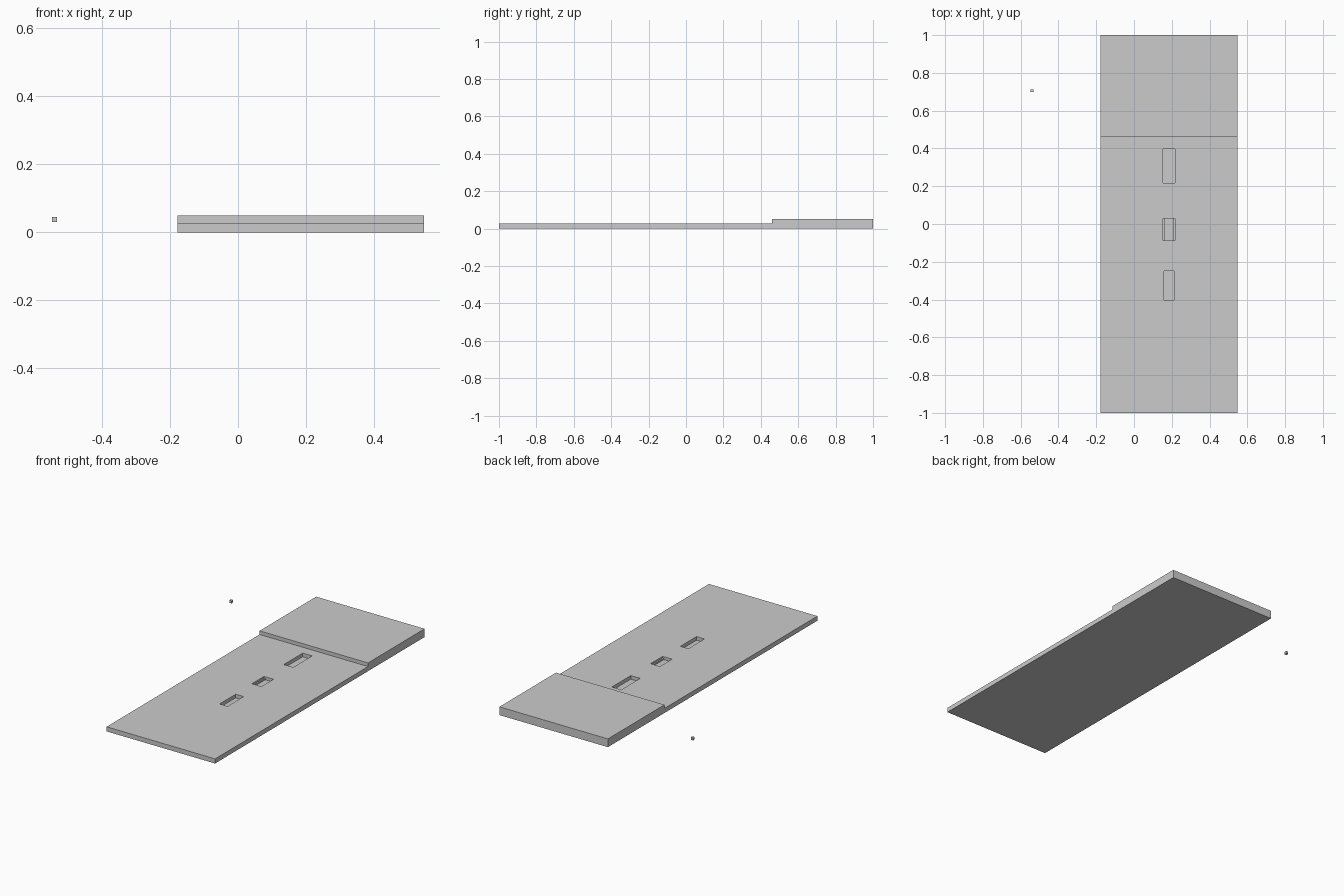
import bpy
import bmesh

if "Cube" in bpy.data.objects:
    bpy.data.objects.remove(bpy.data.objects["Cube"])


def prism(name, profile, x0, x1):
    """Extrude a closed (y, z) profile along x."""
    bm = bmesh.new()
    face = bm.faces.new([bm.verts.new((x0, y, z)) for y, z in profile])
    ext = bmesh.ops.extrude_face_region(bm, geom=[face])
    verts = [g for g in ext["geom"] if isinstance(g, bmesh.types.BMVert)]
    bmesh.ops.translate(bm, verts=verts, vec=(x1 - x0, 0, 0))
    bmesh.ops.recalc_face_normals(bm, faces=bm.faces[:])
    mesh = bpy.data.meshes.new(name)
    bm.to_mesh(mesh)
    bm.free()
    obj = bpy.data.objects.new(name, mesh)
    bpy.context.collection.objects.link(obj)
    return obj


def box(name, x0, x1, y0, y1, z0, z1):
    return prism(name, [(y0, z0), (y1, z0), (y1, z1), (y0, z1)], x0, x1)


# Slab with a raised step at the back
slab = prism("stepped_slab",
             [(-1, 0), (1, 0), (1, 0.05), (0.46, 0.05), (0.46, 0.028), (-1, 0.028)],
             -0.178, 0.547)

# Recessed slots: x range, y range, floor height
slots = [
    (0.154, 0.217, 0.217, 0.398, 0.006),
    (0.154, 0.217, -0.087, 0.029, 0.018),
    (0.162, 0.209, -0.087, 0.029, 0.010),
    (0.159, 0.212, -0.403, -0.249, 0.006),
]
for i, (x0, x1, y0, y1, floor) in enumerate(slots):
    cutter = box(f"slot_cutter_{i}", x0, x1, y0, y1, floor, 0.1)
    cutter.hide_render = True
    mod = slab.modifiers.new("slot", "BOOLEAN")
    mod.object = cutter
    mod.operation = "DIFFERENCE"
    mod.solver = "EXACT"
    bpy.context.view_layer.objects.active = slab
    bpy.ops.object.modifier_apply(modifier=mod.name)
    bpy.data.objects.remove(cutter)

# Small separate cube off to the left
box("small_cube", -0.547, -0.532, 0.698, 0.713, 0.03, 0.045)
